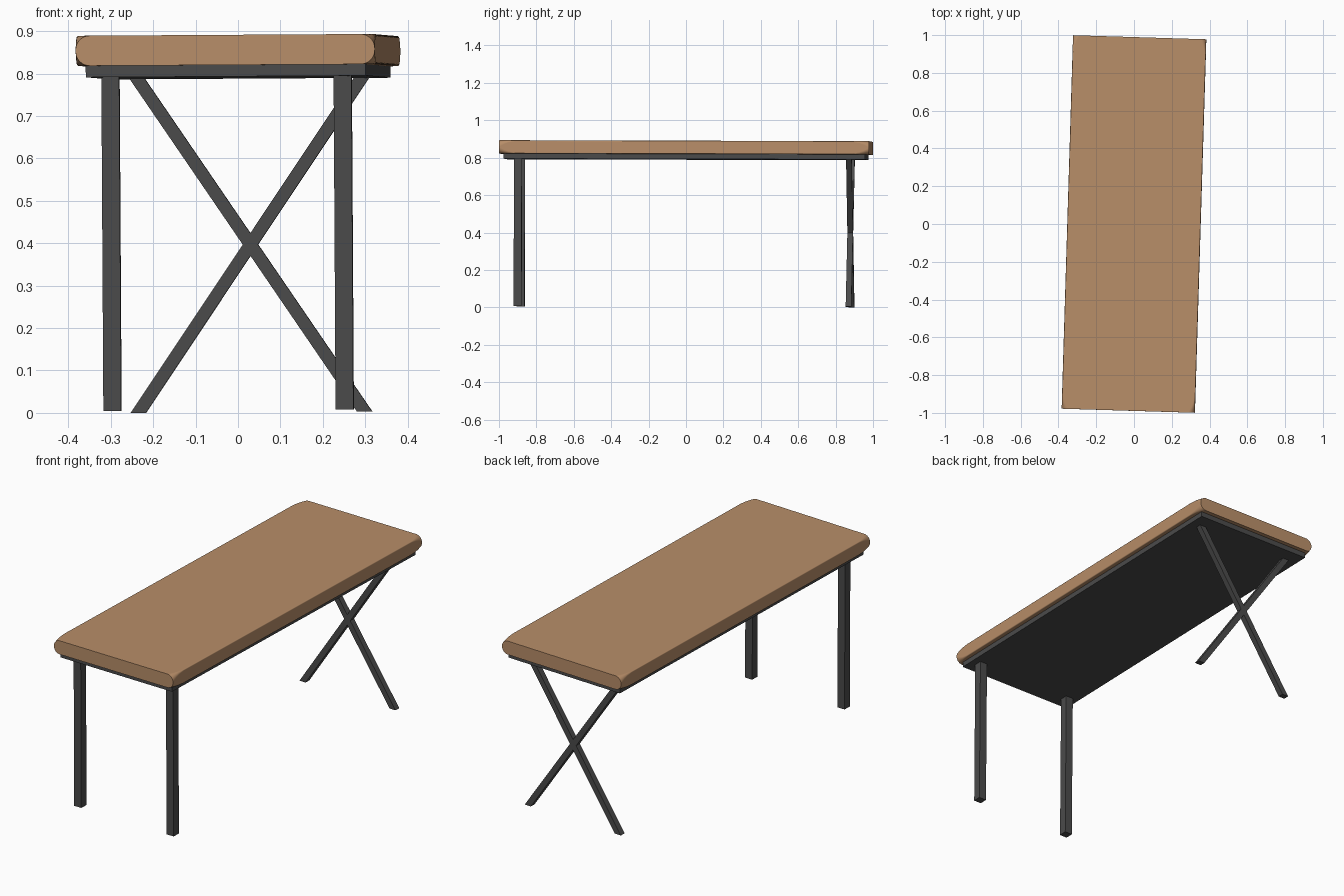
import bpy, bmesh, math
from mathutils import Matrix

if "Cube" in bpy.data.objects:
    bpy.data.objects.remove(bpy.data.objects["Cube"])

# Whole table is turned slightly and very slightly tilted, pivoting near the top
PLACE = (Matrix.Translation((0, 0, 0.85))
         @ Matrix.Rotation(-0.0028, 4, 'X') @ Matrix.Rotation(-0.006, 4, 'Y')
         @ Matrix.Rotation(math.radians(-1.75), 4, 'Z')
         @ Matrix.Translation((0, 0, -0.85)))


def material(name, rgb):
    m = bpy.data.materials.new(name)
    m.diffuse_color = (*rgb, 1)
    m.use_nodes = True
    m.node_tree.nodes["Principled BSDF"].inputs["Base Color"].default_value = m.diffuse_color
    return m


TAN = material("tan_padding", (0.48, 0.27, 0.14))
DARK = material("dark_metal", (0.07, 0.07, 0.07))


def finish(name, bm, mat):
    bmesh.ops.recalc_face_normals(bm, faces=bm.faces[:])
    bm.transform(PLACE)
    mesh = bpy.data.meshes.new(name)
    bm.to_mesh(mesh)
    bm.free()
    mesh.materials.append(mat)
    ob = bpy.data.objects.new(name, mesh)
    bpy.context.collection.objects.link(ob)
    return ob


def bar(name, bottom, top, sx, sy, z0, z1, y):
    """Box from z0 to z1 whose ends are centred on x = bottom and x = top."""
    bm = bmesh.new()
    bmesh.ops.create_cube(bm, size=1)
    for v in bm.verts:
        t = v.co.z + 0.5
        v.co = (v.co.x * sx + bottom + (top - bottom) * t,
                v.co.y * sy + y, z0 + (z1 - z0) * t)
    return finish(name, bm, DARK)


# Padded top: square-edged body whose corners round off into stadium-shaped ends
HX, HY, HZ, ZC, SEG = 0.353, 0.989, 0.0355, 0.8535, 8


def section(bm, y, r):
    ring = []
    for k, (sx, sz) in enumerate([(1, 1), (-1, 1), (-1, -1), (1, -1)]):
        for i in range(SEG + 1):
            a = math.pi / 2 * (k + i / SEG)
            ring.append(bm.verts.new((sx * (HX - r) + r * math.cos(a), y,
                                      ZC + sz * (HZ - r) + r * math.sin(a))))
    return ring


bm = bmesh.new()
taper = [(0, 0.034), (0.012, 0.027), (0.028, 0.019), (0.05, 0.011), (0.085, 0.005)]
stations = [(-HY + d, r) for d, r in taper] + [(HY - d, r) for d, r in reversed(taper)]
rings = [section(bm, y, r) for y, r in stations]
n = len(rings[0])
for a, b in zip(rings, rings[1:]):
    for i in range(n):
        j = (i + 1) % n
        f = bm.faces.new((a[i], a[j], b[j], b[i]))
        f.smooth = i % (SEG + 1) != SEG     # only the rounded strips are smooth
bm.faces.new(rings[0])
bm.faces.new(rings[-1])
finish("padded_top", bm, TAN)

# Frame plate under the padding
bar("under_frame", 0, 0, 0.66, 1.934, 0.791, 0.8185, 0)

# Two straight front legs
for side, sx in (("left", -1), ("right", 1)):
    bar(f"front_leg_{side}", sx * 0.274, sx * 0.274, 0.042, 0.042, 0.0037, 0.795, -0.89)

# Crossed back legs
for side, sx in (("left", -1), ("right", 1)):
    bar(f"crossed_back_leg_{side}", sx * 0.267, -sx * 0.267, 0.036, 0.03, 0.0037, 0.795, 0.88)
